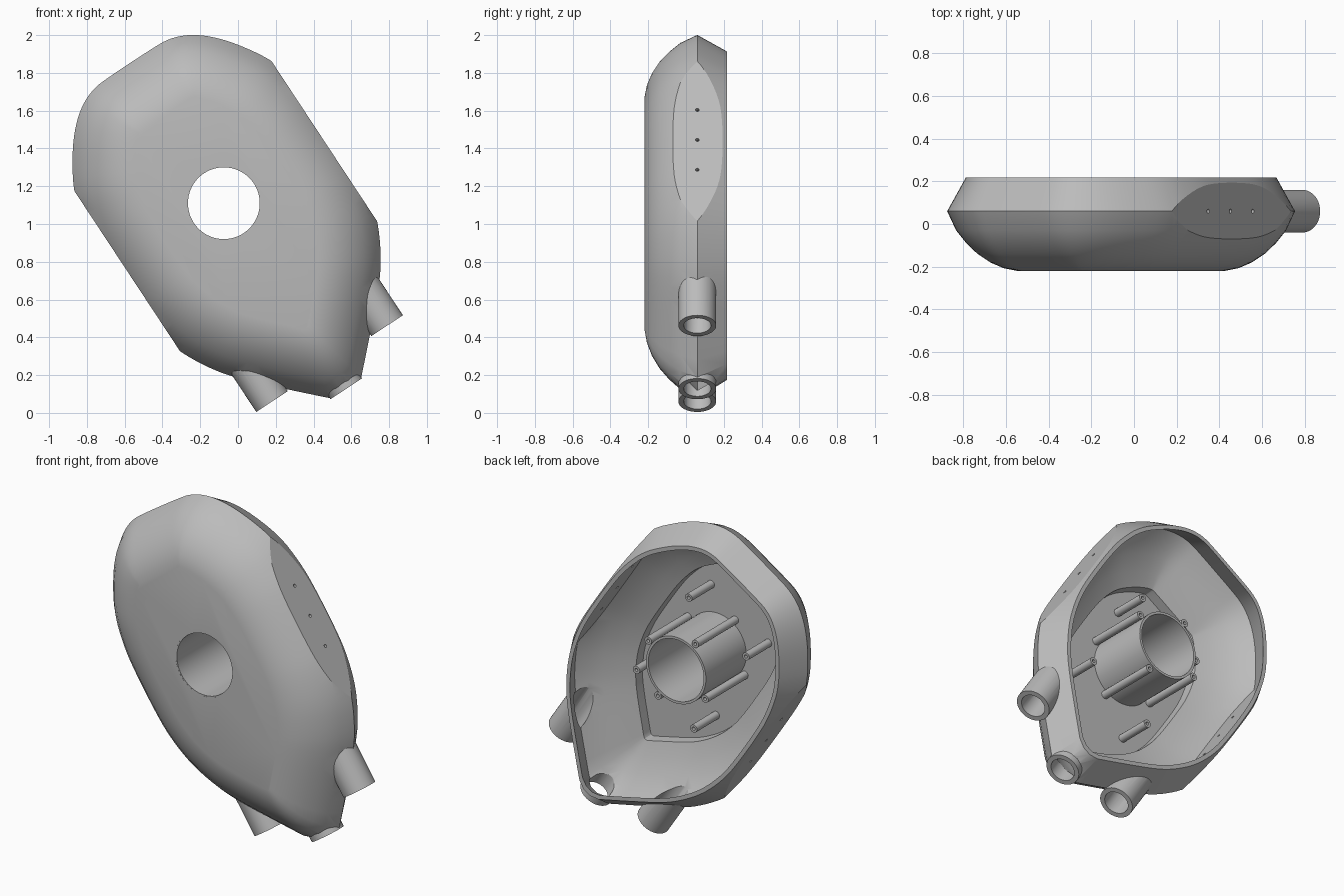
import bpy, bmesh, math
from mathutils import Matrix, Vector

cube = bpy.data.objects.get("Cube")
if cube:
    bpy.data.objects.remove(cube, do_unlink=True)

grey = bpy.data.materials.new("plain grey")
grey.use_nodes = True
COLOR = (0.5, 0.5, 0.5, 1)
grey.diffuse_color = COLOR
grey.node_tree.nodes["Principled BSDF"].inputs["Base Color"].default_value = COLOR

# The housing is built upright around its hole, then tilted into place
TILT = Matrix.Translation((-0.075, 0, 1.11)) @ Matrix.Rotation(math.radians(-33.4), 4, 'Y')
PORT_Y = 0.06

# Right half of the widest outline, bottom to top
HALF = [(0.268, -1.002), (0.463, -0.80), (0.552, -0.675), (0.633, -0.518), (0.682, -0.34),
        (0.699, -0.18), (0.699, 0.14), (0.682, 0.3), (0.634, 0.486), (0.527, 0.66), (0.434, 0.772),
        (0.338, 0.848), (0.237, 0.888), (0.13, 0.893)]
OUTLINE = [Vector((0, -1.27))] + [Vector(p) for p in HALF] + [Vector((-x, z)) for x, z in reversed(HALF)]


def inset_ring(d):
    """Mitred inset of the outline, then rounded by corner cutting."""
    n, ring = len(OUTLINE), []
    for i, p in enumerate(OUTLINE):
        a = (p - OUTLINE[i - 1]).normalized()
        b = (OUTLINE[(i + 1) % n] - p).normalized()
        na, nb = Vector((-a.y, a.x)), Vector((-b.y, b.x))
        ring.append(p + (na + nb) * (d / (1 + na.dot(nb))))
    for _ in range(2):
        cut = []
        for i, p in enumerate(ring):
            q = ring[(i + 1) % len(ring)]
            cut += [p.lerp(q, 0.25), p.lerp(q, 0.75)]
        ring = cut
    return ring


def make(name, bm):
    bmesh.ops.recalc_face_normals(bm, faces=bm.faces[:])
    mesh = bpy.data.meshes.new(name)
    bm.to_mesh(mesh)
    bm.free()
    mesh.materials.append(grey)
    ob = bpy.data.objects.new(name, mesh)
    bpy.context.collection.objects.link(ob)
    return ob


def solid(name, profile, side, bottom):
    """Stack of inset rings, trimmed flat at both sides and at the bottom."""
    bm = bmesh.new()
    rings = [[bm.verts.new((p.x, y, p.y)) for p in inset_ring(d)] for y, d in profile]
    for r, s in zip(rings, rings[1:]):
        for i in range(len(r)):
            j = (i + 1) % len(r)
            bm.faces.new((r[i], r[j], s[j], s[i]))
    bm.faces.new(rings[0])
    bm.faces.new(rings[-1])
    for co, no in (((side, 0, 0), (1, 0, 0)), ((-side, 0, 0), (-1, 0, 0)), ((0, 0, bottom), (0, 0, -1))):
        bmesh.ops.bisect_plane(bm, geom=bm.verts[:] + bm.edges[:] + bm.faces[:], dist=1e-5,
                               plane_co=co, plane_no=no, clear_outer=True)
        bmesh.ops.holes_fill(bm, edges=[e for e in bm.edges if e.is_boundary], sides=0)
    return make(name, bm)


def rod(name, radius, start, end, segments=40):
    start, end = Vector(start), Vector(end)
    axis = end - start
    bm = bmesh.new()
    bmesh.ops.create_cone(bm, cap_ends=True, segments=segments, radius1=radius, radius2=radius,
                          depth=axis.length,
                          matrix=Matrix.Translation((start + end) / 2) @ axis.to_track_quat('Z', 'Y').to_matrix().to_4x4())
    return make(name, bm)


def sleeve(name, x, z, outer, inner, front, back, segments):
    """Hollow round part running front to back."""
    bm = bmesh.new()
    rings = []
    for r, y in ((outer, front), (outer, back), (inner, back), (inner, front)):
        rings.append([bm.verts.new((x + r * math.cos(t), y, z + r * math.sin(t)))
                      for t in (math.tau * k / segments for k in range(segments))])
    for k in range(4):
        r, s = rings[k], rings[(k + 1) % 4]
        for i in range(segments):
            j = (i + 1) % segments
            bm.faces.new((r[i], r[j], s[j], s[i]))
    return make(name, bm)


def combine(target, tool, operation):
    mod = target.modifiers.new(operation, 'BOOLEAN')
    mod.operation, mod.solver, mod.object = operation, 'EXACT', tool
    bpy.context.view_layer.objects.active = target
    bpy.ops.object.modifier_apply(modifier=mod.name)
    bpy.data.objects.remove(tool, do_unlink=True)


def finish(ob):
    ob.data.transform(TILT)
    bpy.ops.object.select_all(action='DESELECT')
    ob.select_set(True)
    bpy.context.view_layer.objects.active = ob
    bpy.ops.object.shade_smooth_by_angle(angle=math.radians(25))


# Outer body and the cavity inside it, as (depth, inset) profiles
shell = solid("housing_shell", [(-0.22, 0.33), (-0.207, 0.265), (-0.18, 0.202), (-0.14, 0.142), (-0.09, 0.09),
                                (-0.03, 0.042), (PORT_Y, 0), (0.217, 0.087)], 0.625, -1.175)
cavity = solid("cavity_cutter", [(-0.19, 0.325), (-0.13, 0.32), (-0.1, 0.24), (-0.05, 0.15), (0, 0.085),
                                 (PORT_Y, 0.035), (0.217, 0.112), (0.26, 0.13)], 0.598, -1.145)

# Two nozzles at the lower shoulders and a flush port at the bottom;
# their bores join the cavity so that everything is hollowed in one cut
for x, top, end in ((0.365, -0.7, -1.017), (-0.365, -0.7, -1.017), (0, -0.95, -1.177)):
    combine(shell, rod("nozzle", 0.1, (x, PORT_Y, top), (x, PORT_Y, end)), 'UNION')
    combine(cavity, rod("bore", 0.072, (x, PORT_Y, top + 0.03), (x, PORT_Y, end - 0.1)), 'UNION')
combine(cavity, rod("front_bore", 0.197, (0, -0.3, 0), (0, 0, 0), 64), 'UNION')
combine(shell, cavity, 'DIFFERENCE')

# Pin holes through both side flats
for z in (-0.2, -0.01, 0.18):
    combine(shell, rod("pin_bore", 0.01, (-0.8, PORT_Y, z), (0.8, PORT_Y, z), 12), 'DIFFERENCE')
finish(shell)

# Central tube lining the opening
finish(sleeve("center_tube", 0, 0, 0.205, 0.19, -0.2195, 0.205, 64))

# Long posts against the tube, short posts towards the corners
for x, z in ((0.233, 0), (-0.233, 0), (0, 0.233), (0, -0.233)):
    finish(sleeve("long_post", x, z, 0.024, 0.01, -0.2, 0.2, 20))
for s in (-1, 1):
    for z in (0.29, -0.36):
        finish(sleeve("short_post", 0.235 * s, z, 0.024, 0.01, -0.2, 0.03, 20))
